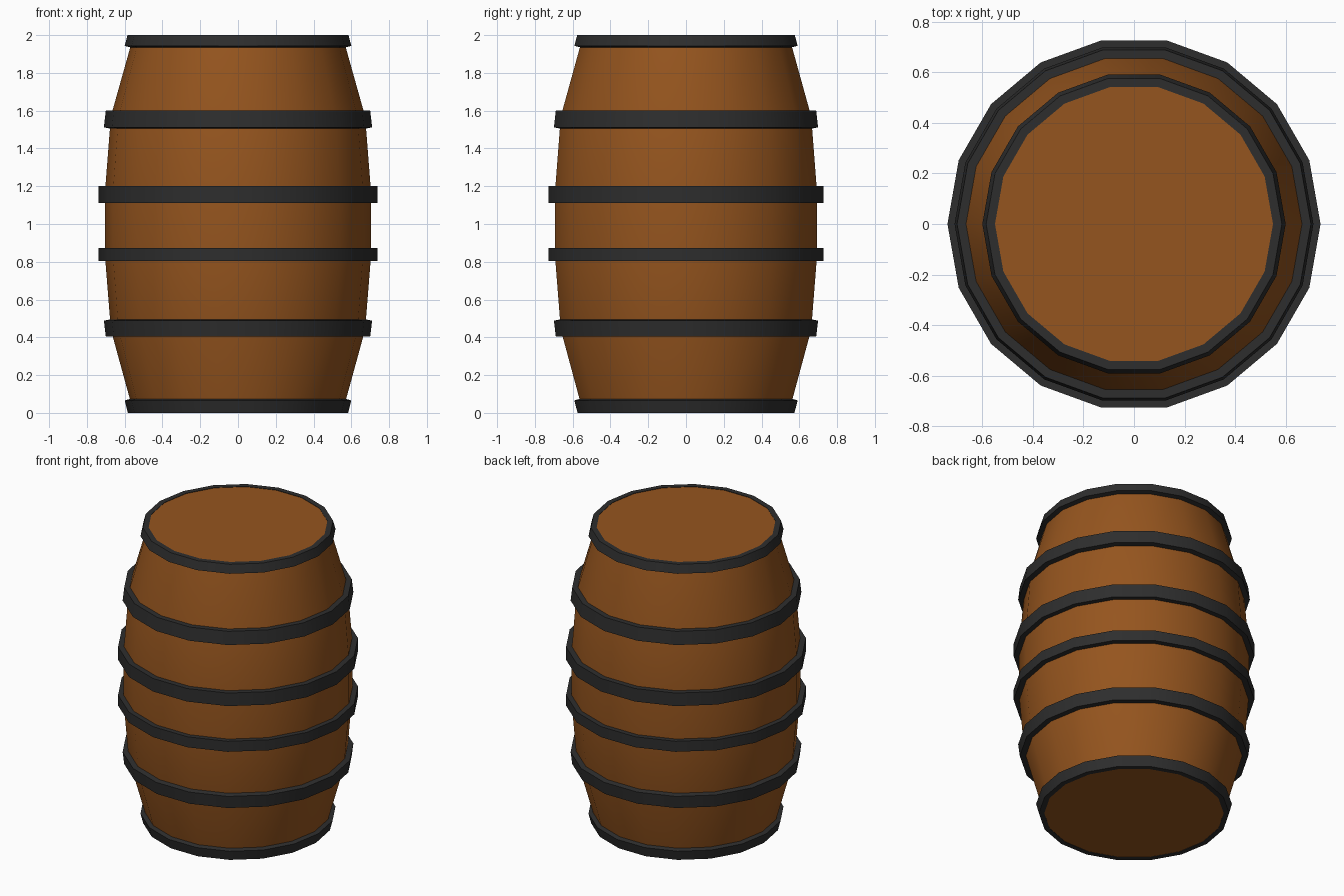
import bpy, bmesh, math

if "Cube" in bpy.data.objects:
    bpy.data.objects.remove(bpy.data.objects["Cube"])

SIDES = 18


def material(name, rgb):
    m = bpy.data.materials.new(name)
    m.diffuse_color = (*rgb, 1)
    m.use_nodes = True
    m.node_tree.nodes["Principled BSDF"].inputs["Base Color"].default_value = m.diffuse_color
    return m


def lathe(name, profile, mat, ring):
    """Spin (radius, z) points about z; ring=True closes the section, otherwise ends are capped."""
    bm = bmesh.new()
    loops = []
    for r, z in profile:
        loops.append([bm.verts.new((r * math.cos(2 * math.pi * i / SIDES),
                                    r * math.sin(2 * math.pi * i / SIDES), z))
                      for i in range(SIDES)])
    pairs = list(zip(loops, loops[1:]))
    if ring:
        pairs.append((loops[-1], loops[0]))
    else:
        bm.faces.new(loops[0])
        bm.faces.new(loops[-1])
    for a, b in pairs:
        for i in range(SIDES):
            j = (i + 1) % SIDES
            bm.faces.new((a[i], a[j], b[j], b[i]))
    bmesh.ops.recalc_face_normals(bm, faces=bm.faces)
    mesh = bpy.data.meshes.new(name)
    bm.to_mesh(mesh)
    bm.free()
    mesh.materials.append(mat)
    obj = bpy.data.objects.new(name, mesh)
    bpy.context.collection.objects.link(obj)
    bpy.ops.object.select_all(action='DESELECT')
    obj.select_set(True)
    bpy.context.view_layer.objects.active = obj
    bpy.ops.object.shade_smooth_by_angle(angle=math.radians(30))
    return obj


wood = material("wood", (0.30, 0.09, 0.013))
iron = material("iron", (0.027, 0.027, 0.027))

# Bulging wooden body with flat lids
lathe("barrel_body", [(0.553, 0.003), (0.673, 0.44), (0.705, 0.84),
                      (0.705, 1.16), (0.673, 1.57), (0.553, 1.997)], wood, False)

# Iron hoops: inner/outer radius and height at the lower and upper edges
hoops = {
    "bottom_hoop": [(0.55, 0.0), (0.583, 0.0), (0.60, 0.066), (0.568, 0.075)],
    "lower_hoop": [(0.66, 0.405), (0.70, 0.405), (0.71, 0.488), (0.675, 0.495)],
    "lower_middle_hoop": [(0.70, 0.803), (0.738, 0.803), (0.738, 0.874), (0.70, 0.874)],
    "upper_middle_hoop": [(0.70, 1.112), (0.738, 1.112), (0.738, 1.20), (0.695, 1.20)],
    "upper_hoop": [(0.675, 1.505), (0.71, 1.512), (0.70, 1.60), (0.66, 1.60)],
    "top_hoop": [(0.568, 1.935), (0.60, 1.943), (0.585, 2.0), (0.55, 2.0)],
}
for name, section in hoops.items():
    lathe(name, section, iron, True)
